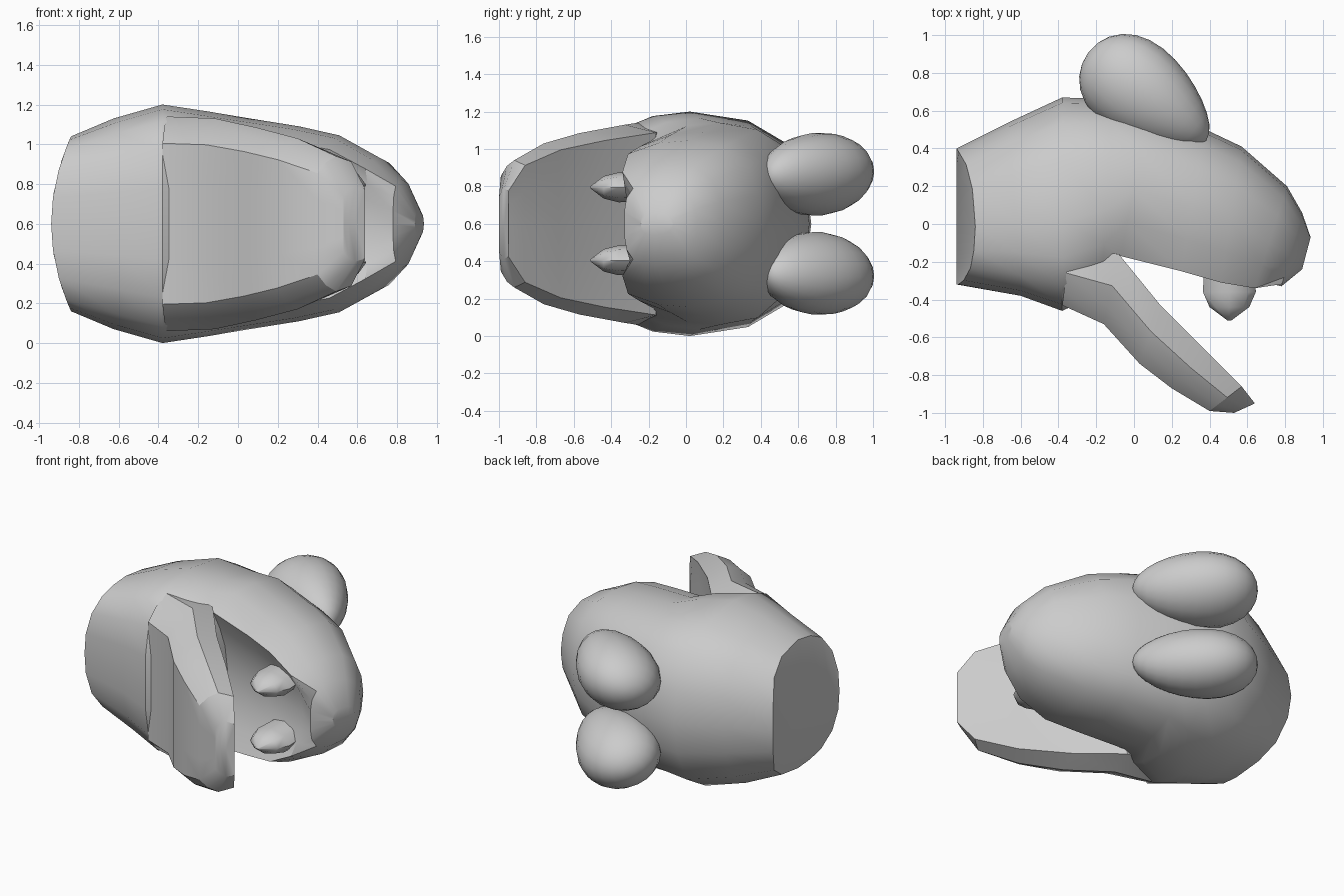
import bpy, bmesh, math
from mathutils import Vector, Matrix

cube = bpy.data.objects.get("Cube")
if cube:
    bpy.data.objects.remove(cube)

MID = 0.6  # height of the symmetry plane

grey = bpy.data.materials.new("plain grey")
grey.use_nodes = True
grey.diffuse_color = (0.6, 0.6, 0.6, 1)
grey.node_tree.nodes["Principled BSDF"].inputs["Base Color"].default_value = (0.6, 0.6, 0.6, 1)


def finish(bm, name, angle):
    bmesh.ops.recalc_face_normals(bm, faces=bm.faces)
    mesh = bpy.data.meshes.new(name)
    bm.to_mesh(mesh)
    bm.free()
    mesh.materials.append(grey)
    obj = bpy.data.objects.new(name, mesh)
    bpy.context.collection.objects.link(obj)
    bpy.ops.object.select_all(action='DESELECT')
    obj.select_set(True)
    bpy.context.view_layer.objects.active = obj
    bpy.ops.object.shade_smooth_by_angle(angle=math.radians(angle))


def loft(name, sections, stations, angle, side_shift=0):
    """Sweep half sections, mirrored across MID, along (section, top, bottom, half width)."""
    bm = bmesh.new()
    rings, caps = [], []
    for i, (kind, tx, ty, bx, by, w) in enumerate(stations):
        section = sections[kind]
        top, bottom = Vector((tx, ty, MID)), Vector((bx, by, MID))
        centre, half = (top + bottom) / 2, (top - bottom) / 2
        ring = []
        for c, s in section + [(c, -s) for c, s in section[-2:0:-1]]:
            p = centre + half * c + Vector((0, 0, w * s))
            if i == 0:
                p.x += side_shift * s * s
            ring.append(bm.verts.new(p))
        rings.append(ring)
        # Each end is closed along its midline, so that it can bulge
        if i in (0, len(stations) - 1):
            mids = [bm.verts.new(centre + half * c) for c, s in section[1:-1]]
            caps.append((ring, [ring[0]] + mids + [ring[len(section) - 1]]))
    for a, b in zip(rings, rings[1:]):
        for k in range(len(a)):
            j = (k + 1) % len(a)
            bm.faces.new((a[k], a[j], b[j], b[k]))
    for ring, mids in caps:
        n = len(ring)
        for k in range(len(mids) - 1):
            for side in (1, -1):
                quad = [ring[side * k % n], ring[side * (k + 1) % n], mids[k + 1], mids[k]]
                bm.faces.new(list(dict.fromkeys(quad)))
    finish(bm, name, angle)


# Head from the neck to the snout; the palate under the snout is hollow
closed = [(1, 0), (.95, .35), (.76, .72), (.4, .92), (-.15, 1), (-.5, .96),
          (-.76, .86), (-.94, .62), (-1, .3), (-1, 0)]
hollow = [(1, 0), (.95, .35), (.78, .7), (.42, .93), (-.1, 1), (-.55, .97),
          (-1, .84), (-.85, .6), (-.74, .35), (-.68, 0)]
loft("head", {"closed": closed, "hollow": hollow}, [
    ("closed", -.94, .40, -.94, -.32, .44),
    ("closed", -.66, .54, -.60, -.38, .53),
    ("closed", -.38, .67, -.38, -.46, .60),
    ("closed", -.12, .66, -.17, -.36, .565),
    ("hollow", .08, .61, -.07, -.17, .54),
    ("hollow", .38, .50, .25, -.25, .49),
    ("hollow", .57, .41, .46, -.31, .445),
    ("hollow", .81, .20, .64, -.34, .33),
    ("closed", .89, .06, .78, -.33, .22),
    ("closed", .935, -.07, .89, -.24, .06)], 36, side_shift=.1)

# Lower jaw, hanging open
jaw = [(.9, 0), (.9, .5), (1, .92), (.1, 1), (-.5, .91), (-1, .75), (-1, .35), (-1, 0)]
loft("lower_jaw", {"jaw": jaw}, [
    ("jaw", -.34, -.12, -.38, -.43, .54),
    ("jaw", -.08, -.16, -.16, -.53, .53),
    ("jaw", .14, -.43, .03, -.74, .485),
    ("jaw", .38, -.67, .20, -.87, .43),
    ("jaw", .57, -.86, .40, -.99, .34),
    ("jaw", .64, -.95, .53, -1.0, .19)], 32)

for side, label in ((1, "upper"), (-1, "lower")):
    # Bulging egg shaped eye, blunt towards the back of the head
    bm = bmesh.new()
    bmesh.ops.create_uvsphere(bm, u_segments=20, v_segments=14, radius=1,
                              matrix=Matrix.Rotation(math.pi / 2, 4, 'Y'))
    for v in bm.verts:
        x, y, z = v.co
        y *= 1 - .27 * x
        z *= 1 - .12 * x
        v.co = Vector((x * .39, y * .245, z * .22 + side * .02 * y))
    turn = Matrix.Rotation(math.radians(-37), 4, 'Z')
    bmesh.ops.transform(bm, verts=bm.verts,
                        matrix=Matrix.Translation((.07, .675, MID + side * .265)) @ turn)
    finish(bm, label + "_eye", 60)

    # Blunt tooth hanging from the palate
    bm = bmesh.new()
    rings = []
    for y, r in ((-.05, .9), (-.36, 1), (-.44, .75), (-.51, .08)):
        rings.append([bm.verts.new((.505 + .14 * r * math.cos(a), y, MID + side * .195 + .08 * r * math.sin(a)))
                      for a in (math.tau * k / 8 for k in range(8))])
    for a, b in zip(rings, rings[1:]):
        for k in range(8):
            bm.faces.new((a[k], a[k - 1], b[k - 1], b[k]))
    bm.faces.new(rings[0])
    bm.faces.new(rings[-1])
    finish(bm, label + "_tooth", 60)
